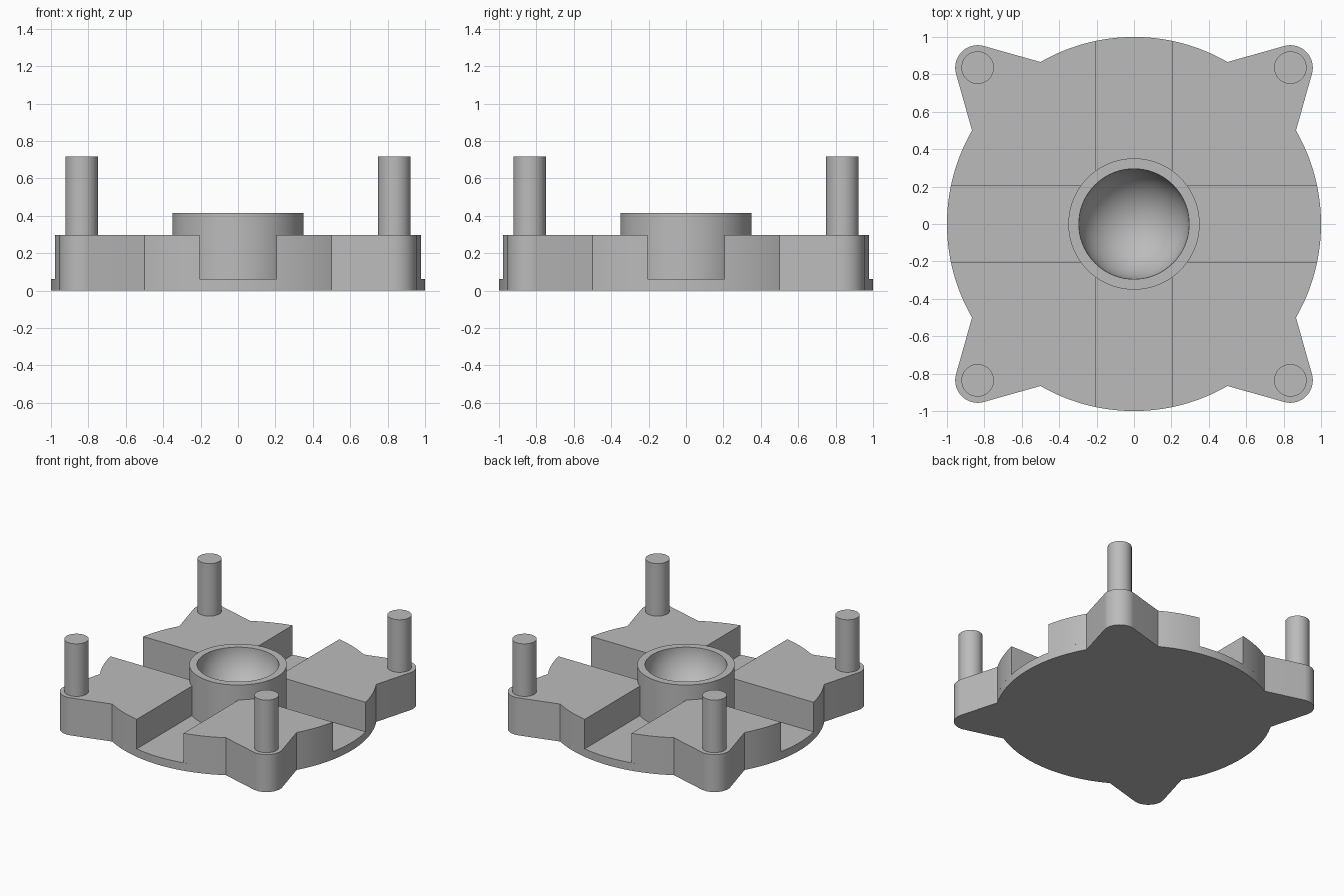
import bpy, bmesh, math
from math import cos, sin, pi, radians
from mathutils import Matrix, Vector

cube = bpy.data.objects.get("Cube")
if cube:
    bpy.data.objects.remove(cube, do_unlink=True)

FLOOR, DECK, BOSS_TOP, PIN_TOP = 0.063, 0.298, 0.416, 0.716
SLOT = 0.206            # half width of the cross channels
LOBE, LOBE_R = 0.836, 0.12
BOSS_R, BOWL_R, PIN_R = 0.351, 0.295, 0.087

grey = bpy.data.materials.new("plain grey")
grey.use_nodes = True
colour = (0.5, 0.5, 0.5, 1)
grey.diffuse_color = colour
grey.node_tree.nodes["Principled BSDF"].inputs["Base Color"].default_value = colour


def arc(cx, cy, r, a0, a1, n):
    """Points along an arc, angles in degrees."""
    steps = [radians(a0 + (a1 - a0) * i / n) for i in range(n + 1)]
    return [Vector((cx + r * cos(a), cy + r * sin(a), 0)) for a in steps]


def finish(name, bm):
    bmesh.ops.recalc_face_normals(bm, faces=bm.faces)
    mesh = bpy.data.meshes.new(name)
    bm.to_mesh(mesh)
    bm.free()
    mesh.materials.append(grey)
    obj = bpy.data.objects.new(name, mesh)
    bpy.context.collection.objects.link(obj)
    bpy.ops.object.select_all(action='DESELECT')
    obj.select_set(True)
    bpy.context.view_layer.objects.active = obj
    bpy.ops.object.shade_smooth_by_angle(angle=radians(20))
    return obj


def prism(name, outline, z0, z1):
    """Extrude a flat outline from z0 to z1."""
    bm = bmesh.new()
    face = bm.faces.new([bm.verts.new((p.x, p.y, z0)) for p in outline])
    top = bmesh.ops.extrude_face_region(bm, geom=[face])["geom"]
    verts = [v for v in top if isinstance(v, bmesh.types.BMVert)]
    bmesh.ops.translate(bm, verts=verts, vec=(0, 0, z1 - z0))
    return finish(name, bm)


# Rounded corner lobe, tangent to its two straight flanks
lobe = arc(LOBE, LOBE, LOBE_R, -15, 105, 24)

# Base plate: four rim arcs joined by the corner lobes
outline = []
for k in range(4):
    turn = Matrix.Rotation(k * pi / 2, 3, 'Z')
    outline += [turn @ p for p in arc(0, 0, 1, -30, 30, 32) + lobe]
prism("base_plate", outline, 0, FLOOR)

# Four raised corner blocks with a pin on each; inner ends run into the boss
edge = math.degrees(math.asin(SLOT))
inner = math.sqrt(0.34 ** 2 - SLOT ** 2)
block = (arc(0, 0, 1, edge, 30, 10) + lobe + arc(0, 0, 1, 60, 90 - edge, 10)
         + [Vector((SLOT, inner, 0)), Vector((inner, SLOT, 0))])
pin = arc(LOBE, LOBE, PIN_R, 0, 360, 48)[:-1]
for k, side in enumerate(("back_left", "back_right", "front_right", "front_left")):
    turn = Matrix.Rotation(k * pi / 2, 3, 'Z')
    prism(side + "_block", [turn @ p for p in block], FLOOR, DECK)
    prism(side + "_pin", [turn @ p for p in pin], DECK, PIN_TOP)

# Central boss with a hemispherical bowl, turned from one profile
profile = [(BOWL_R * sin(t), BOSS_TOP - BOWL_R * cos(t))
           for t in (pi / 2 * i / 24 for i in range(25))]
profile += [(BOSS_R, BOSS_TOP), (BOSS_R, FLOOR), (0, FLOOR)]
bm = bmesh.new()
ring = [bm.verts.new((r, 0, z)) for r, z in profile]
edges = [bm.edges.new(pair) for pair in zip(ring, ring[1:])]
bmesh.ops.spin(bm, geom=ring + edges, cent=(0, 0, 0), axis=(0, 0, 1),
               angle=2 * pi, steps=96, use_merge=True)
bmesh.ops.remove_doubles(bm, verts=bm.verts, dist=0.0001)
finish("central_boss", bm)
